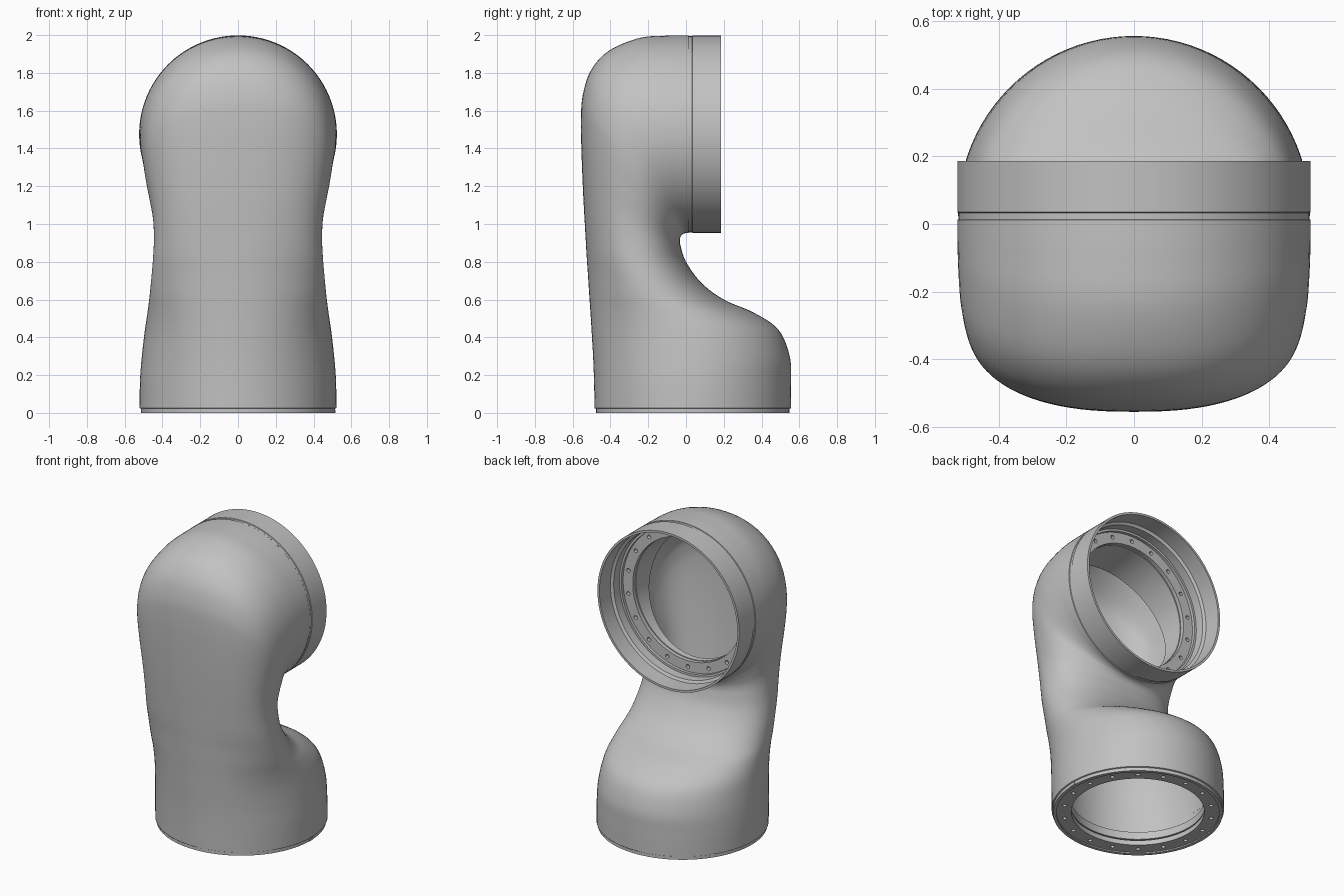
import bpy, bmesh, math
from mathutils import Vector, Matrix

cube = bpy.data.objects.get("Cube")
if cube:
    bpy.data.objects.remove(cube, do_unlink=True)

SEG = 96
HEAD = Matrix.Translation((0, 0, 1.475)) @ Matrix.Rotation(-math.pi / 2, 4, 'X')
BASE = Matrix.Translation((0, 0.036, 0))

grey = bpy.data.materials.new("satin grey")
grey.use_nodes = True
grey.diffuse_color = (0.54, 0.54, 0.54, 1)
grey.node_tree.nodes["Principled BSDF"].inputs["Base Color"].default_value = (0.54, 0.54, 0.54, 1)


def add_object(name, verts, faces, angle=30):
    mesh = bpy.data.meshes.new(name)
    mesh.from_pydata(verts, [], faces)
    mesh.materials.append(grey)
    ob = bpy.data.objects.new(name, mesh)
    bpy.context.collection.objects.link(ob)
    smooth(ob, angle)
    return ob


def smooth(ob, angle):
    bpy.ops.object.select_all(action='DESELECT')
    ob.select_set(True)
    bpy.context.view_layer.objects.active = ob
    bpy.ops.object.shade_smooth_by_angle(angle=math.radians(angle))


def skin(rows, closed=False, flip=False):
    """Quads between successive rings of SEG points."""
    faces = []
    for i in range(rows if closed else rows - 1):
        a, b = i * SEG, (i + 1) % rows * SEG
        for j in range(SEG):
            k = (j + 1) % SEG
            quad = (a + j, a + k, b + k, b + j)
            faces.append(quad[::-1] if flip else quad)
    return faces


def lathe(name, profile, matrix, closed=False):
    verts = [matrix @ Vector((r * math.cos(t), r * math.sin(t), h))
             for r, h in profile
             for t in (2 * math.pi * j / SEG for j in range(SEG))]
    return add_object(name, verts, skin(len(profile), closed))


def spline(keys, steps):
    """Catmull-Rom interpolation of tuples."""
    out = []
    for i in range(len(keys) - 1):
        p0, p1, p2 = keys[max(i - 1, 0)], keys[i], keys[i + 1]
        p3 = keys[min(i + 2, len(keys) - 1)]
        for s in range(steps):
            t = s / steps
            out.append(tuple(
                0.5 * (2 * b + (c - a) * t + (2 * a - 5 * b + 4 * c - d) * t * t
                       + (3 * b - a - 3 * c + d) * t ** 3)
                for a, b, c, d in zip(p0, p1, p2, p3)))
    return out + [keys[-1]]


def loft(name, sections, scales, flip=False):
    verts = []
    for (oy, oz, iy, iz, w, n, m), scale in zip(sections, scales):
        outer, inner = Vector((0, oy, oz)), Vector((0, iy, iz))
        mid, half = (outer + inner) / 2, (outer - inner) / 2 * scale
        for j in range(SEG):
            t = 2 * math.pi * j / SEG
            c, s = math.cos(t), math.sin(t)
            e = 2 / (n if c > 0 else m)    # separate squareness front and back
            along = math.copysign(abs(c) ** e, c)
            across = math.copysign(abs(s) ** e, s) * w * scale
            verts.append(mid + half * along + Vector((across, 0, 0)))
    return add_object(name, verts, skin(len(sections), flip=flip), 50)


def flange(name, r_in, r_out, low, high, matrix, count=18):
    """Flat ring with a circle of bolt holes."""
    ring = lathe(name, [(r_in, low), (r_out, low), (r_out, high), (r_in, high)],
                 matrix, closed=True)
    bm = bmesh.new()
    for i in range(count):
        spot = Matrix.Rotation(2 * math.pi * (i + 0.5) / count, 4, 'Z') @ \
            Matrix.Translation(((r_in + r_out) / 2, 0, (low + high) / 2))
        bmesh.ops.create_cone(bm, cap_ends=True, segments=14, radius1=0.013,
                              radius2=0.013, depth=0.1, matrix=matrix @ spot)
    mesh = bpy.data.meshes.new("hole_cutter")
    bm.to_mesh(mesh)
    bm.free()
    cutter = bpy.data.objects.new("hole_cutter", mesh)
    cutter.hide_render = True
    bpy.context.collection.objects.link(cutter)
    mod = ring.modifiers.new("holes", 'BOOLEAN')
    mod.operation, mod.solver, mod.object = 'DIFFERENCE', 'EXACT', cutter
    bpy.context.view_layer.update()
    cut = bpy.data.meshes.new_from_object(
        ring.evaluated_get(bpy.context.evaluated_depsgraph_get()))
    ring.modifiers.clear()
    ring.data = cut
    bpy.data.objects.remove(cutter, do_unlink=True)
    smooth(ring, 30)


# Elbow shell: front (y, z), back (y, z), half width, front and back squareness
keys = [
    (-.484, .025, .556, .025, .521, 2, 2), (-.487, .17, .556, .17, .519, 2.02, 2),
    (-.492, .30, .549, .30, .509, 2.06, 2), (-.499, .42, .49, .44, .494, 2.1, 2),
    (-.505, .52, .36, .53, .480, 2.1, 2), (-.512, .62, .20, .60, .469, 2.06, 2.05),
    (-.519, .73, .08, .69, .459, 2.04, 2.15), (-.526, .83, 0, .80, .450, 2.1, 2.25),
    (-.534, .97, -.03, .89, .445, 2.22, 2.3),
    (-.544, 1.15, -.031, .925, .451, 2.35, 2.2),
    (-.553, 1.37, -.022, .942, .471, 2.42, 2.1),
    (-.556, 1.55, -.012, .949, .488, 2.42, 2.03),
    (-.547, 1.68, -.006, .951, .498, 2.37, 2), (-.505, 1.81, 0, .952, .507, 2.27, 2),
    (-.412, 1.915, .003, .952, .516, 2.14, 2), (-.25, 1.984, .006, .952, .521, 2.03, 2),
    (-.10, 1.997, .009, .952, .523, 2, 2), (.012, 1.998, .012, .952, .523, 2, 2),
]
shell = spline(keys, 5)
loft("elbow_shell", shell, [1] * len(shell))

# Hollow inside of the elbow, stepping in to the bored head mouth
ledge = (-.33, 1.96, -.06, .96, .515, 2.05, 2)
mouth = (-.055, 1.998, -.055, .952, .523, 2, 2)
hollow = spline(keys[1:14] + [ledge], 4)
loft("elbow_hollow", hollow + [ledge, mouth], [.86] * len(hollow) + [.78] * 2, flip=True)

# Head collar with stepped seat
lathe("head_collar", [(.5235, .012), (.519, .014), (.519, .033), (.5235, .035),
                      (.5235, .186), (.509, .186), (.509, .07), (.492, .06),
                      (.492, .0), (.478, .0), (.478, -.05), (.405, -.05),
                      (.405, -.06)], HEAD)
flange("head_flange", .407, .485, -.045, -.02, HEAD)

# Base rim, seat and bore
lathe("base_rim", [(.447, .17), (.447, .10), (.405, .10), (.405, .05), (.492, .05),
                   (.492, 0), (.513, 0), (.513, .022), (.521, .025)], BASE)
flange("base_flange", .402, .497, .008, .04, BASE)

# Small alignment key on the rim
bm = bmesh.new()
bmesh.ops.create_cube(bm, size=1, matrix=Matrix.Translation((.508, .036, .008))
                      @ Matrix.Diagonal((.016, .04, .015, 1)))
key_mesh = bpy.data.meshes.new("alignment_key")
bm.to_mesh(key_mesh)
bm.free()
key_mesh.materials.append(grey)
bpy.context.collection.objects.link(bpy.data.objects.new("alignment_key", key_mesh))
